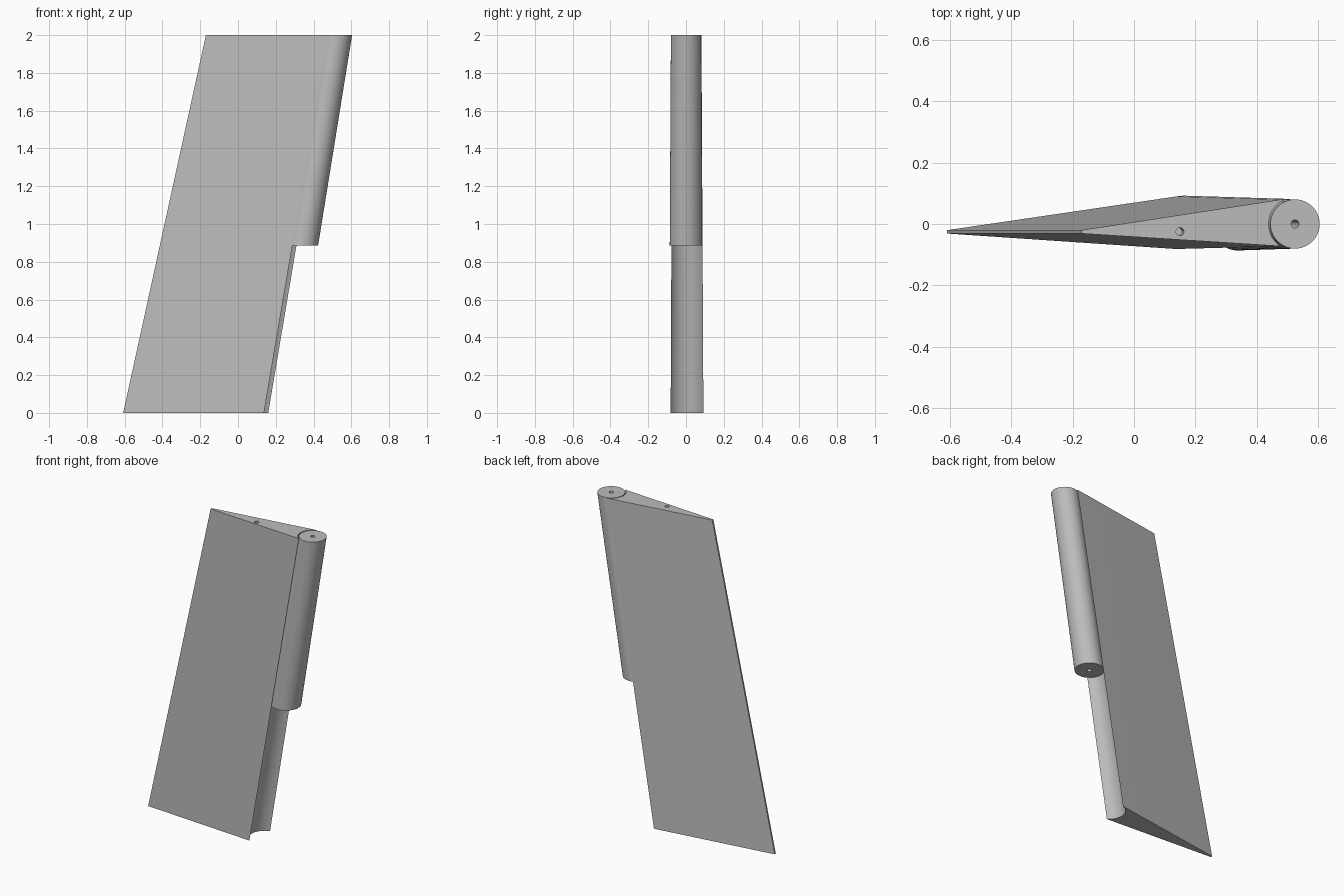
import bpy, bmesh, math
from mathutils import Vector

cube = bpy.data.objects.get("Cube")
if cube:
    bpy.data.objects.remove(cube)

grey = bpy.data.materials.new("plain grey")
grey.use_nodes = True
grey.diffuse_color = (0.5, 0.5, 0.5, 1)
grey.node_tree.nodes["Principled BSDF"].inputs["Base Color"].default_value = grey.diffuse_color

HEIGHT = 2.0
POST_BASE = 0.886


def mix(a, b, z):
    return a + (b - a) * z / HEIGHT


def hinge(z):
    """Swept hinge centre x and tapering post radius at a height."""
    return mix(0.19, 0.524, z), mix(0.091, 0.08, z)


def ring(bm, cx, cy, r, z, n):
    return [bm.verts.new((cx + r * math.cos(2 * math.pi * i / n),
                          cy + r * math.sin(2 * math.pi * i / n), z)) for i in range(n)]


def bridge(bm, a, b):
    for i in range(len(a)):
        j = (i + 1) % len(a)
        bm.faces.new((a[i], a[j], b[j], b[i]))


def finish(bm, name):
    bmesh.ops.recalc_face_normals(bm, faces=bm.faces)
    mesh = bpy.data.meshes.new(name)
    bm.to_mesh(mesh)
    bm.free()
    mesh.materials.append(grey)
    ob = bpy.data.objects.new(name, mesh)
    bpy.context.collection.objects.link(ob)
    return ob


def smooth(ob):
    bpy.ops.object.select_all(action="DESELECT")
    ob.select_set(True)
    bpy.context.view_layer.objects.active = ob
    bpy.ops.object.shade_smooth_by_angle(angle=math.radians(30))


# Hinge post: swept tube with a narrow pin bore
bm = bmesh.new()
rings = []
for z in (POST_BASE, HEIGHT):
    cx, r = hinge(z)
    rings.append((ring(bm, cx, 0, r, z, 64), ring(bm, cx, 0, 0.013, z, 64)))
(outer_low, bore_low), (outer_top, bore_top) = rings
bridge(bm, outer_low, outer_top)
bridge(bm, outer_top, bore_top)
bridge(bm, bore_top, bore_low)
bridge(bm, bore_low, outer_low)
smooth(finish(bm, "hinge_post"))


# Blade: tapered wedge whose leading edge is scooped around the post
def blade_section(bm, z):
    cx, r = hinge(z)
    r += 0.006
    tail = mix(-0.608, -0.17, z)
    pts = [(tail, -0.020), (tail, -0.031)]
    for i in range(25):
        a = math.radians(237 - 129 * i / 24)
        pts.append((cx + r * math.cos(a), r * math.sin(a)))
    # gently rounded shoulder on the back face
    x, y = pts[-1]
    pts.append((x - 0.25 * r, y - 0.03 * r))
    return [bm.verts.new((px, py, z)) for px, py in pts]


bm = bmesh.new()
low, top = blade_section(bm, 0), blade_section(bm, HEIGHT)
bridge(bm, low, top)
bm.faces.new(low)
bm.faces.new(top)
blade = finish(bm, "blade")

# Blind pin socket in the blade's top
bm = bmesh.new()
a, b = ring(bm, 0.143, -0.025, 0.013, 1.96, 24), ring(bm, 0.153, -0.025, 0.013, 2.02, 24)
bridge(bm, a, b)
bm.faces.new(a)
bm.faces.new(b)
cutter = finish(bm, "socket_cutter")
cutter.hide_render = True
mod = blade.modifiers.new("socket", "BOOLEAN")
mod.operation = "DIFFERENCE"
mod.solver = "EXACT"
mod.object = cutter
bpy.context.view_layer.objects.active = blade
bpy.ops.object.modifier_apply(modifier=mod.name)
bpy.data.objects.remove(cutter)
smooth(blade)
